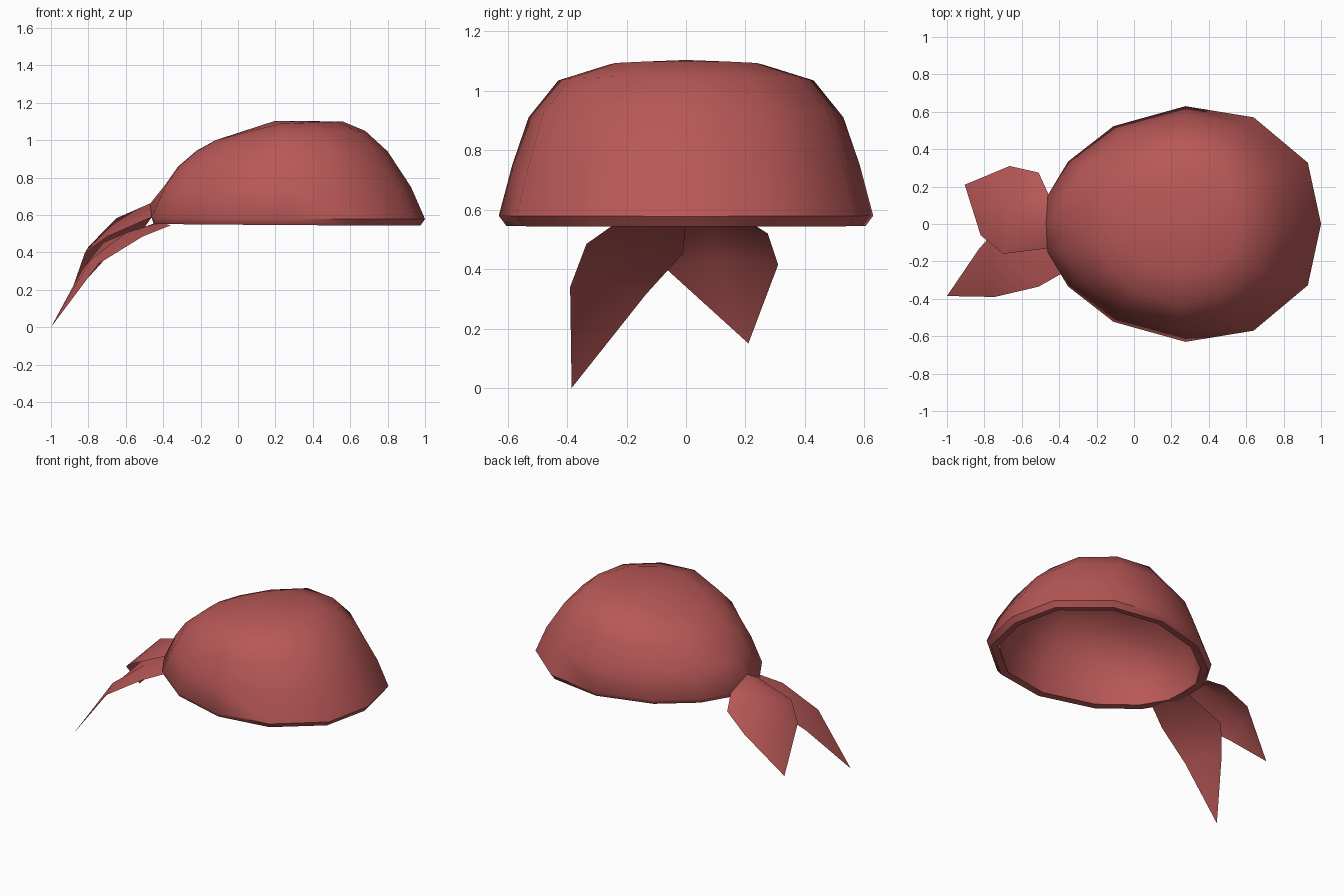
import bpy, bmesh, math

if "Cube" in bpy.data.objects:
    bpy.data.objects.remove(bpy.data.objects["Cube"])

mat = bpy.data.materials.new("faded_red_cloth")
mat.diffuse_color = (0.48, 0.098, 0.095, 1)
mat.use_nodes = True
mat.node_tree.nodes["Principled BSDF"].inputs["Base Color"].default_value = mat.diffuse_color

# half outline of the head opening: (position back-to-front, share of half width)
HALF = [(1, 0), (.952, .52), (.755, .905), (.507, 1), (.245, .83), (.08, .53), (.005, .24), (0, 0)]
OUTLINE = HALF + [(t, -s) for t, s in HALF[-2:0:-1]]


def finish(name, bm, angle=50):
    me = bpy.data.meshes.new(name)
    bm.to_mesh(me)
    bm.free()
    me.materials.append(mat)
    ob = bpy.data.objects.new(name, me)
    bpy.context.collection.objects.link(ob)
    bpy.ops.object.select_all(action='DESELECT')
    bpy.context.view_layer.objects.active = ob
    ob.select_set(True)
    bpy.ops.object.shade_smooth_by_angle(angle=math.radians(angle))
    return ob


def ring(bm, xf, zf, xb, zb, w, zs, knot=0):
    out = []
    for t, s in OUTLINE:
        z = zb + (zs - zb) * t * 2 if t < .5 else zs + (zf - zs) * (t - .5) * 2
        if t == 0:
            z += knot
        out.append(bm.verts.new((xb + (xf - xb) * t, w * s, z)))
    return out


# cloth cap: outer dome, turned rim, inner dome
DOME = [(.56, 1.10, -.12, 1.0, .26, 1.088),
        (.68, 1.05, -.22, .945, .43, 1.035),
        (.80, .94, -.32, .86, .53, .91),
        (.925, .75, -.39, .76, .585, .75)]
bm = bmesh.new()
top = bm.verts.new((.2, 0, 1.104))
rings = [ring(bm, *r) for r in DOME]
rings.append(ring(bm, 1.0, .578, -.47, .59, .63, .58, .07))
rings.append(ring(bm, .975, .543, -.45, .552, .605, .546))
rings.append(ring(bm, .93, .548, -.40, .555, .56, .55))
rings.append(ring(bm, .93, .58, -.40, .585, .57, .58))
for xf, zf, xb, zb, w, zs in reversed(DOME):
    rings.append(ring(bm, xf - .03, zf - .015, xb + .03, zb - .015, w - .03, zs - .015))
inner_top = bm.verts.new((.2, 0, 1.09))
n = len(OUTLINE)
for i in range(n):
    j = (i + 1) % n
    bm.faces.new((top, rings[0][i], rings[0][j]))
    bm.faces.new((inner_top, rings[-1][j], rings[-1][i]))
    for a, b in zip(rings, rings[1:]):
        bm.faces.new((a[i], b[i], b[j], a[j]))
bmesh.ops.recalc_face_normals(bm, faces=bm.faces)
finish("cloth_cap", bm)


# hanging tails: rows of left, ridge, right points ending in one tip
def tail(name, rows, tip):
    bm = bmesh.new()
    vs = [[bm.verts.new(p) for p in r] for r in rows]
    end = bm.verts.new(tip)
    for a, b in zip(vs, vs[1:]):
        for k in (0, 1):
            bm.faces.new((a[k], b[k], b[k + 1], a[k + 1]))
    for k in (0, 1):
        bm.faces.new((vs[-1][k], end, vs[-1][k + 1]))
    bmesh.ops.recalc_face_normals(bm, faces=bm.faces)
    if sum(f.normal.z for f in bm.faces) < 0:
        bmesh.ops.reverse_faces(bm, faces=bm.faces)
    finish(name, bm, 60)


tail("upper_tail",
     [[(-.46, .165, .59), (-.47, 0, .662), (-.46, -.13, .59)],
      [(-.51, .275, .52), (-.65, .07, .583), (-.70, -.16, .485)],
      [(-.665, .31, .415), (-.80, .10, .43), (-.82, -.06, .395)]],
     (-.905, .21, .15))
tail("lower_tail",
     [[(-.36, -.25, .545), (-.42, -.10, .56), (-.45, 0, .555)],
      [(-.51, -.335, .485), (-.60, -.17, .505), (-.72, -.01, .453)],
      [(-.745, -.39, .34), (-.79, -.25, .36), (-.83, -.135, .315)]],
     (-1, -.385, 0))
